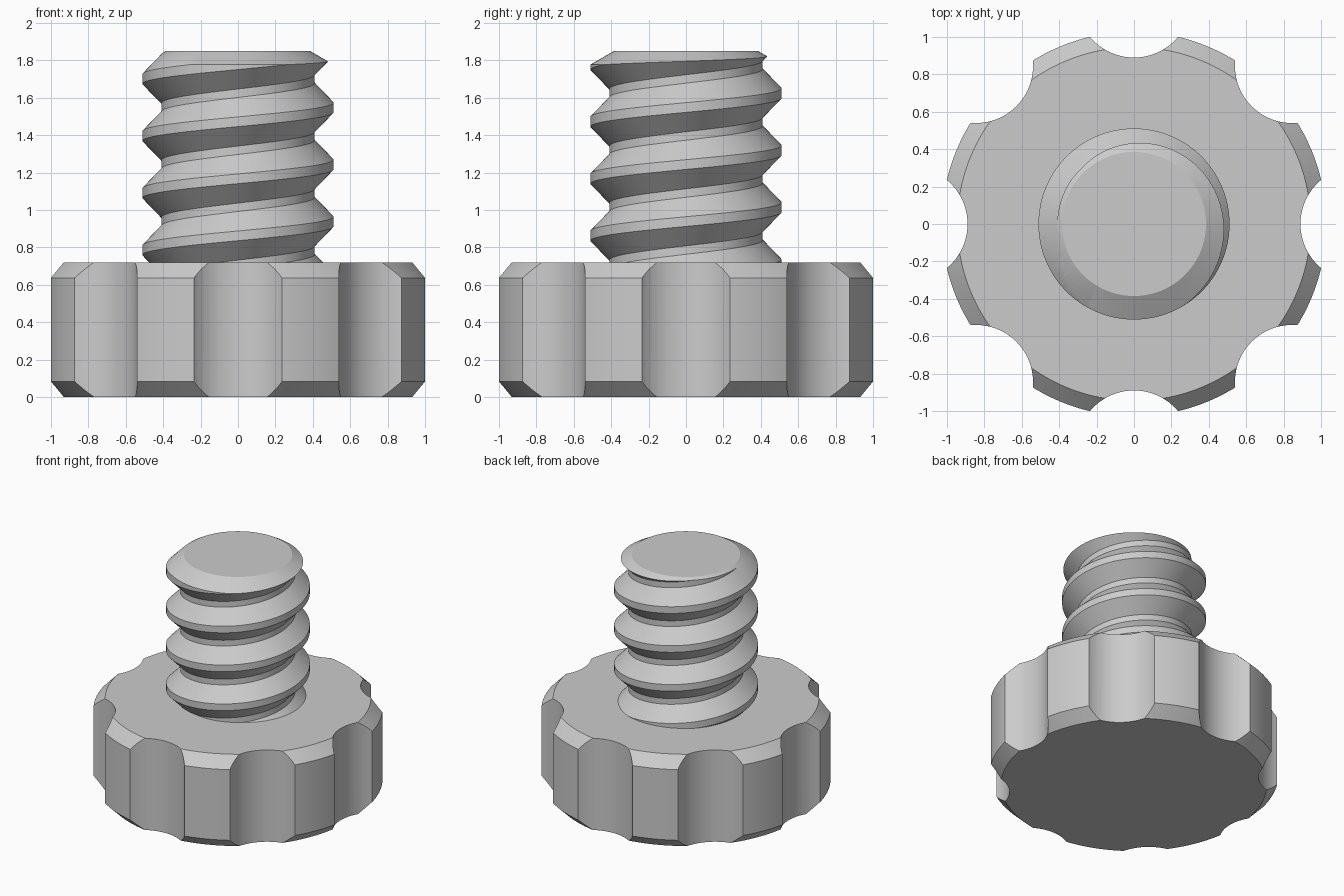
import bpy, bmesh
from math import sin, cos, pi, radians
from mathutils import Vector

if "Cube" in bpy.data.objects:
    bpy.data.objects.remove(bpy.data.objects["Cube"], do_unlink=True)

SEG = 128
PITCH = 0.305
ROOT, CREST = 0.41, 0.511

steel = bpy.data.materials.new("plain_grey")
steel.use_nodes = True
GREY = (0.6, 0.6, 0.6, 1)
steel.diffuse_color = GREY
steel.node_tree.nodes["Principled BSDF"].inputs["Base Color"].default_value = GREY


def make_object(name, bm):
    bmesh.ops.recalc_face_normals(bm, faces=bm.faces)
    mesh = bpy.data.meshes.new(name)
    bm.to_mesh(mesh)
    bm.free()
    mesh.materials.append(steel)
    obj = bpy.data.objects.new(name, mesh)
    bpy.context.collection.objects.link(obj)
    return obj


def lathe(name, profile):
    """Closed solid turned from (radius, z) points, capped at both ends."""
    bm = bmesh.new()
    rings = [[bm.verts.new((r * cos(2 * pi * i / SEG), r * sin(2 * pi * i / SEG), z))
              for i in range(SEG)] for r, z in profile]
    for low, high in zip(rings, rings[1:]):
        for i in range(SEG):
            j = (i + 1) % SEG
            bm.faces.new((low[i], low[j], high[j], high[i]))
    bm.faces.new(rings[0])
    bm.faces.new(rings[-1])
    return make_object(name, bm)


def apply_boolean(obj, helper, operation):
    mod = obj.modifiers.new("shape", "BOOLEAN")
    mod.operation = operation
    mod.solver = "EXACT"
    mod.object = helper
    bpy.context.view_layer.update()
    evaluated = obj.evaluated_get(bpy.context.evaluated_depsgraph_get())
    mesh = bpy.data.meshes.new_from_object(evaluated)
    obj.modifiers.clear()
    obj.data = mesh
    bpy.data.objects.remove(helper, do_unlink=True)


def smooth(obj):
    bpy.ops.object.select_all(action="DESELECT")
    obj.select_set(True)
    bpy.context.view_layer.objects.active = obj
    bpy.ops.object.shade_smooth_by_angle(angle=radians(25))


# Knob head: chamfered disc with eight finger scallops
head = lathe("knob_head", [(0.945, 0), (1.028, 0.083), (1.028, 0.637), (0.945, 0.72)])
bm = bmesh.new()
for k in range(8):
    a = k * pi / 4
    new = bmesh.ops.create_cone(bm, cap_ends=True, segments=96, radius1=0.306,
                                radius2=0.306, depth=2)["verts"]
    bmesh.ops.translate(bm, verts=new, vec=(1.196 * cos(a), 1.196 * sin(a), 0.4))
scallops = make_object("scallop_cutter", bm)
scallops.hide_render = True
apply_boolean(head, scallops, "DIFFERENCE")
smooth(head)

# Threaded shaft: right-hand helical ridge, swept and then trimmed
ridge = [(ROOT, -0.13), (CREST, -0.026), (CREST, 0.026), (ROOT, 0.13), (ROOT, PITCH - 0.13)]
bm = bmesh.new()
rows = []
for i in range(SEG * 9 + 1):
    a = 2 * pi * i / SEG
    lift = 1.548 - 5 * PITCH + PITCH * i / SEG
    rows.append([bm.verts.new((r * cos(a), r * sin(a), z + lift)) for r, z in ridge])
for one, two in zip(rows, rows[1:]):
    for j in range(len(ridge) - 1):
        bm.faces.new((one[j], two[j], two[j + 1], one[j + 1]))
bmesh.ops.remove_doubles(bm, verts=bm.verts, dist=0.0005)
for z, up in ((0.5, -1), (2.0, 1)):
    bmesh.ops.bisect_plane(bm, geom=bm.verts[:] + bm.edges[:] + bm.faces[:],
                           plane_co=Vector((0, 0, z)), plane_no=Vector((0, 0, up)),
                           clear_outer=True)
bmesh.ops.holes_fill(bm, edges=[e for e in bm.edges if e.is_boundary], sides=0)
shaft = make_object("threaded_shaft", bm)

# Trim to length with a shallow chamfer round the tip
blank = lathe("shaft_blank", [(0.6, 0.6), (0.6, 1.726), (0.385, 1.85)])
blank.hide_render = True
apply_boolean(shaft, blank, "INTERSECT")
smooth(shaft)
